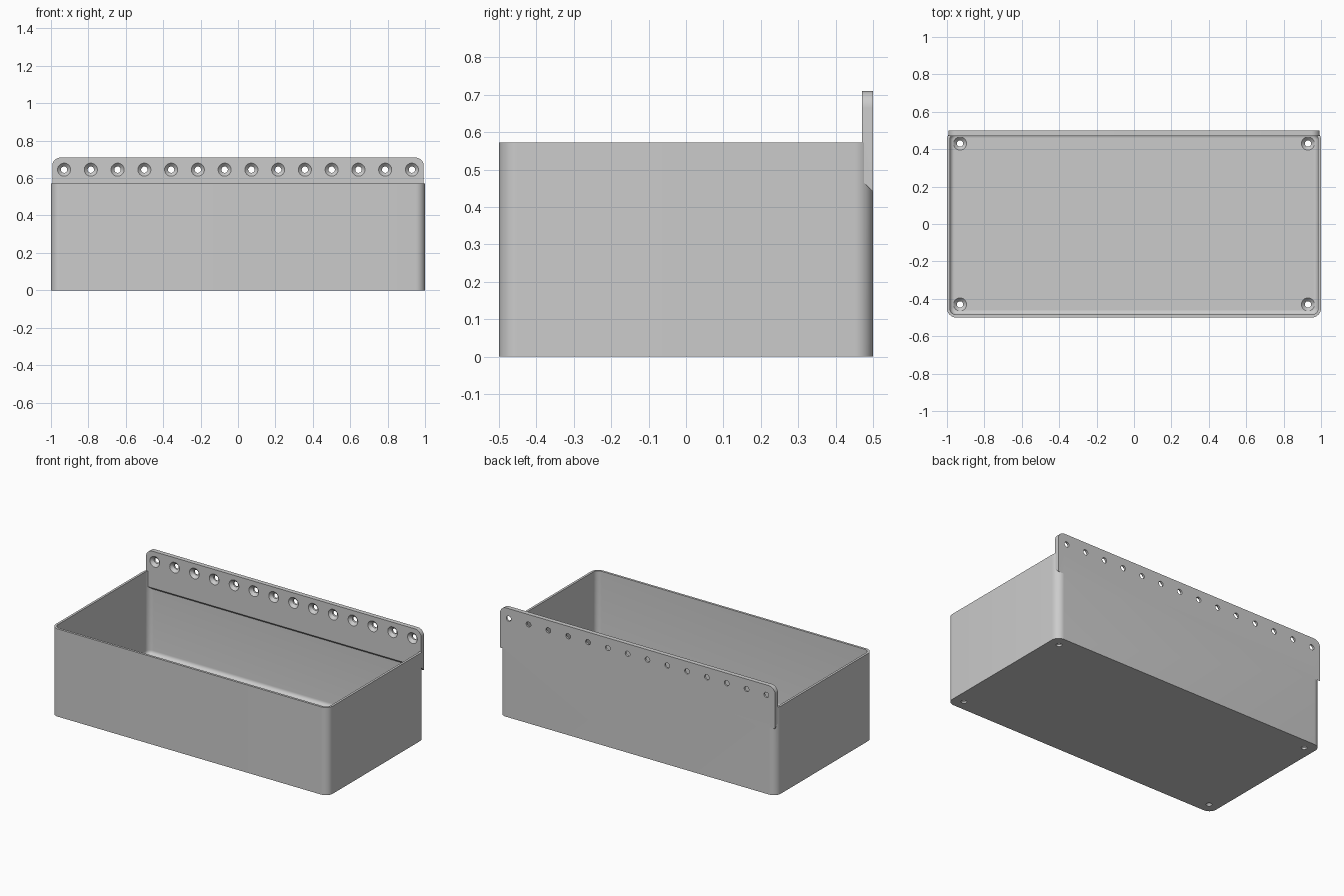
import bpy, bmesh, math
from mathutils import Matrix

if "Cube" in bpy.data.objects:
    bpy.data.objects.remove(bpy.data.objects["Cube"])

grey = bpy.data.materials.new("plain grey")
grey.use_nodes = True
grey.diffuse_color = (0.6, 0.6, 0.6, 1)
grey.node_tree.nodes["Principled BSDF"].inputs["Base Color"].default_value = (0.6, 0.6, 0.6, 1)


def finish(name, bm):
    bmesh.ops.recalc_face_normals(bm, faces=bm.faces)
    mesh = bpy.data.meshes.new(name)
    bm.to_mesh(mesh)
    bm.free()
    mesh.materials.append(grey)
    obj = bpy.data.objects.new(name, mesh)
    bpy.context.collection.objects.link(obj)
    return obj


def rounded_box(name, half_x, half_y, z0, z1, radius, floor_radius=0):
    """Box with rounded upright edges and, optionally, a rounded bottom edge."""
    bm = bmesh.new()
    bmesh.ops.create_cube(bm, size=2)
    bmesh.ops.scale(bm, vec=(half_x, half_y, (z1 - z0) / 2), verts=bm.verts)
    bmesh.ops.translate(bm, vec=(0, 0, (z0 + z1) / 2), verts=bm.verts)
    upright = [e for e in bm.edges if abs(e.verts[0].co.z - e.verts[1].co.z) > 0.01]
    bmesh.ops.bevel(bm, geom=upright, offset=radius, segments=10, profile=0.5, affect='EDGES')
    if floor_radius:
        low = [e for e in bm.edges if all(v.co.z < z0 + 0.001 for v in e.verts)]
        bmesh.ops.bevel(bm, geom=low, offset=floor_radius, segments=6, profile=0.5, affect='EDGES')
    return finish(name, bm)


def boolean(target, tool, operation):
    mod = target.modifiers.new(operation.title(), 'BOOLEAN')
    mod.operation, mod.solver, mod.object = operation, 'EXACT', tool
    bpy.context.view_layer.objects.active = target
    bpy.ops.object.modifier_apply(modifier=mod.name)
    bpy.data.objects.remove(tool)


def countersink(bm, matrix):
    """Turned screw-hole cutter: head at local z = 0, shank running down."""
    sides = 32
    rings = []
    for r, z in ((0.037, 0.002), (0.017, -0.018), (0.017, -0.05)):
        rings.append([bm.verts.new(matrix @ Matrix.Rotation(math.tau * i / sides, 4, 'Z')
                                   @ Matrix.Translation((r, 0, z)).translation)
                      for i in range(sides)])
    for a, b in zip(rings, rings[1:]):
        for i in range(sides):
            j = (i + 1) % sides
            bm.faces.new((a[i], a[j], b[j], b[i]))
    bm.faces.new(rings[0])
    bm.faces.new(rings[-1])


# Open bin with rounded corners and a filleted floor
bin_body = rounded_box("wall_bin", 1, 0.5, 0, 0.572, 0.05)
cavity = rounded_box("cavity_cutter", 0.985, 0.485, 0.03, 0.7, 0.035, 0.025)
boolean(bin_body, cavity, 'DIFFERENCE')

# Mounting rail with a sloped underside and rounded top corners
bm = bmesh.new()
profile = ((0.47, 0.71), (0.5, 0.71), (0.5, 0.44), (0.47, 0.47))
face = bm.faces.new([bm.verts.new((-0.993, y, z)) for y, z in profile])
new = bmesh.ops.extrude_face_region(bm, geom=[face])["geom"]
bmesh.ops.translate(bm, vec=(1.986, 0, 0), verts=[g for g in new if isinstance(g, bmesh.types.BMVert)])
corners = [e for e in bm.edges
           if all(v.co.z > 0.7 for v in e.verts) and abs(e.verts[0].co.x - e.verts[1].co.x) < 0.01]
bmesh.ops.bevel(bm, geom=corners, offset=0.045, segments=8, profile=0.5, affect='EDGES')
boolean(bin_body, finish("mounting_rail", bm), 'UNION')

# Countersunk screw holes: a row along the rail, one in each floor corner
bm = bmesh.new()
count = 14
for i in range(count):
    x = -0.93 + 1.86 * i / (count - 1)
    countersink(bm, Matrix.Translation((x, 0.47, 0.645)) @ Matrix.Rotation(math.pi / 2, 4, 'X'))
for x in (-0.93, 0.93):
    for y in (-0.43, 0.43):
        countersink(bm, Matrix.Translation((x, y, 0.03)))
boolean(bin_body, finish("hole_cutter", bm), 'DIFFERENCE')

# Smooth rounded areas, keep hard edges
bpy.ops.object.select_all(action='DESELECT')
bin_body.select_set(True)
bpy.context.view_layer.objects.active = bin_body
bpy.ops.object.shade_smooth_by_angle(angle=math.radians(30))
